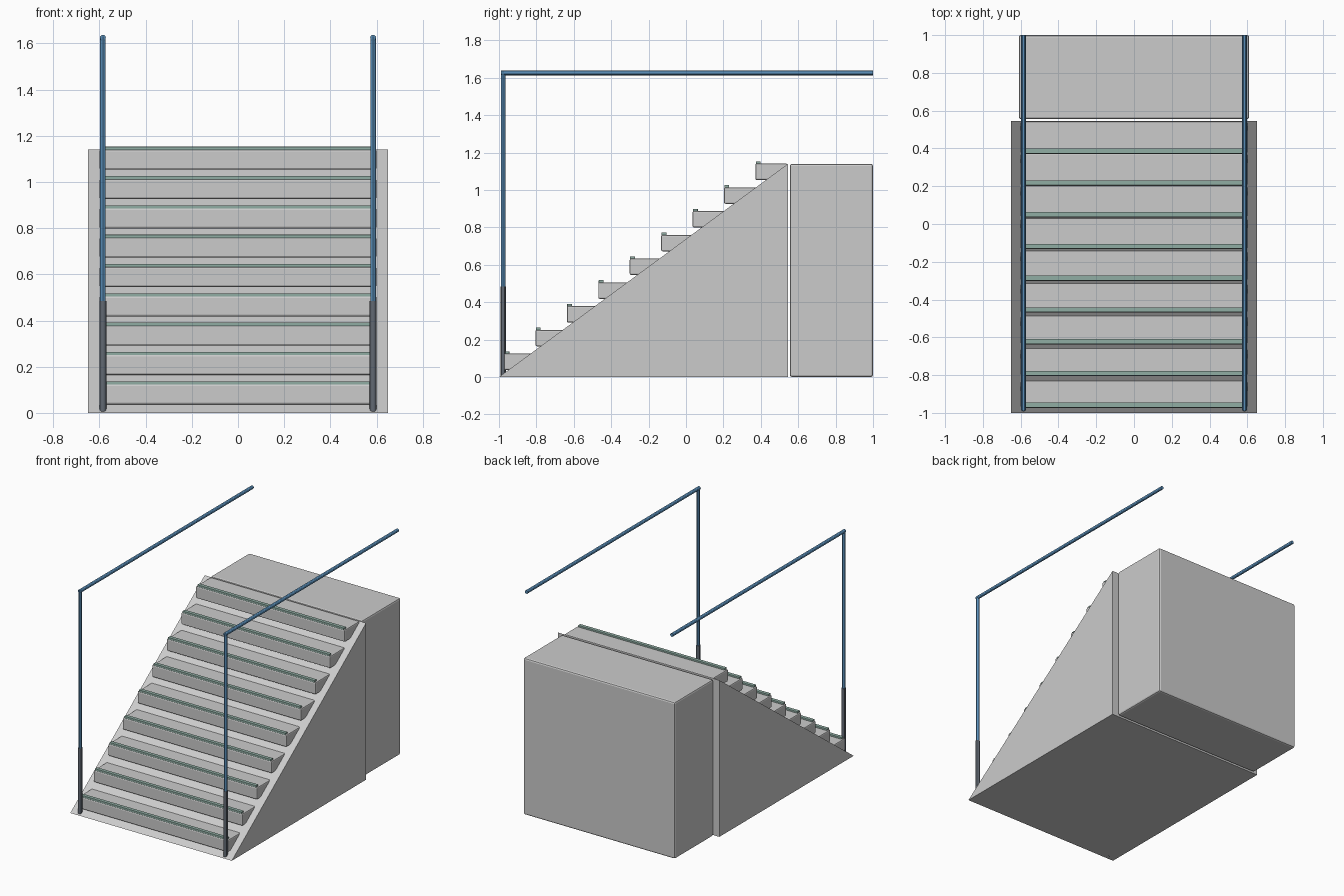
import bpy, bmesh
from mathutils import Vector

if "Cube" in bpy.data.objects:
    bpy.data.objects.remove(bpy.data.objects["Cube"])


def material(name, color):
    m = bpy.data.materials.new(name)
    m.diffuse_color = (*color, 1)
    m.use_nodes = True
    m.node_tree.nodes["Principled BSDF"].inputs["Base Color"].default_value = m.diffuse_color
    return m


BLUE = material("blue_paint", (0.10, 0.27, 0.48))
DARK = material("dark_metal", (0.12, 0.14, 0.17))
GREEN = material("green_grip", (0.28, 0.42, 0.37))


def finish(name, bm, mat=None):
    bmesh.ops.recalc_face_normals(bm, faces=bm.faces)
    me = bpy.data.meshes.new(name)
    bm.to_mesh(me)
    bm.free()
    ob = bpy.data.objects.new(name, me)
    bpy.context.collection.objects.link(ob)
    if mat:
        me.materials.append(mat)
    return ob


def box(name, lo, hi, bevel=0.0, mat=None):
    lo, hi = Vector(lo), Vector(hi)
    bm = bmesh.new()
    bmesh.ops.create_cube(bm, size=1)
    for v in bm.verts:
        v.co = (lo + hi) / 2 + v.co * (hi - lo)
    if bevel:
        bmesh.ops.bevel(bm, geom=bm.edges[:], offset=bevel, segments=2,
                        profile=0.5, affect='EDGES')
    return finish(name, bm, mat)


def tube(name, a, b, radius, mat):
    a, b = Vector(a), Vector(b)
    bm = bmesh.new()
    bmesh.ops.create_cone(bm, cap_ends=True, segments=12, radius1=radius,
                          radius2=radius, depth=(b - a).length)
    rot = (b - a).to_track_quat('Z', 'Y')
    for v in bm.verts:
        v.co = (a + b) / 2 + rot @ v.co
    ob = finish(name, bm, mat)
    bpy.context.view_layer.objects.active = ob
    ob.select_set(True)
    bpy.ops.object.shade_smooth_by_angle()
    ob.select_set(False)
    return ob


# Sloped base wedge
bm = bmesh.new()
profile = [(-1, 0), (0.545, 0), (0.545, 1.14)]
face = bm.faces.new([bm.verts.new((-0.65, y, z)) for y, z in profile])
ext = bmesh.ops.extrude_face_region(bm, geom=[face])
for v in ext["geom"]:
    if isinstance(v, bmesh.types.BMVert):
        v.co.x = 0.65
finish("base_wedge", bm)

# Upper landing block
box("landing", (-0.61, 0.555, 0), (0.61, 1, 1.14), 0.012)

# Treads with a grip strip along each front edge
for i in range(9):
    y, z = -0.973 + 0.168 * i, 0.125 + 0.127 * i
    box(f"tread_{i + 1}", (-0.6, y, z - 0.088), (0.6, y + 0.172, z), 0.008)
    box(f"grip_strip_{i + 1}", (-0.59, y + 0.002, z - 0.003),
        (0.59, y + 0.028, z + 0.012), 0.002, GREEN)

# Handrails: dark lower post, blue upper post, level top rail
for side, s in (("left", -1), ("right", 1)):
    x = 0.585 * s
    tube(f"{side}_lower_post", (x, -0.978, 0), (x, -0.978, 0.485), 0.0145, DARK)
    tube(f"{side}_upper_post", (x, -0.978, 0.47), (x, -0.978, 1.63), 0.012, BLUE)
    tube(f"{side}_top_rail", (x, -0.988, 1.625), (x, 1, 1.625), 0.0125, BLUE)
